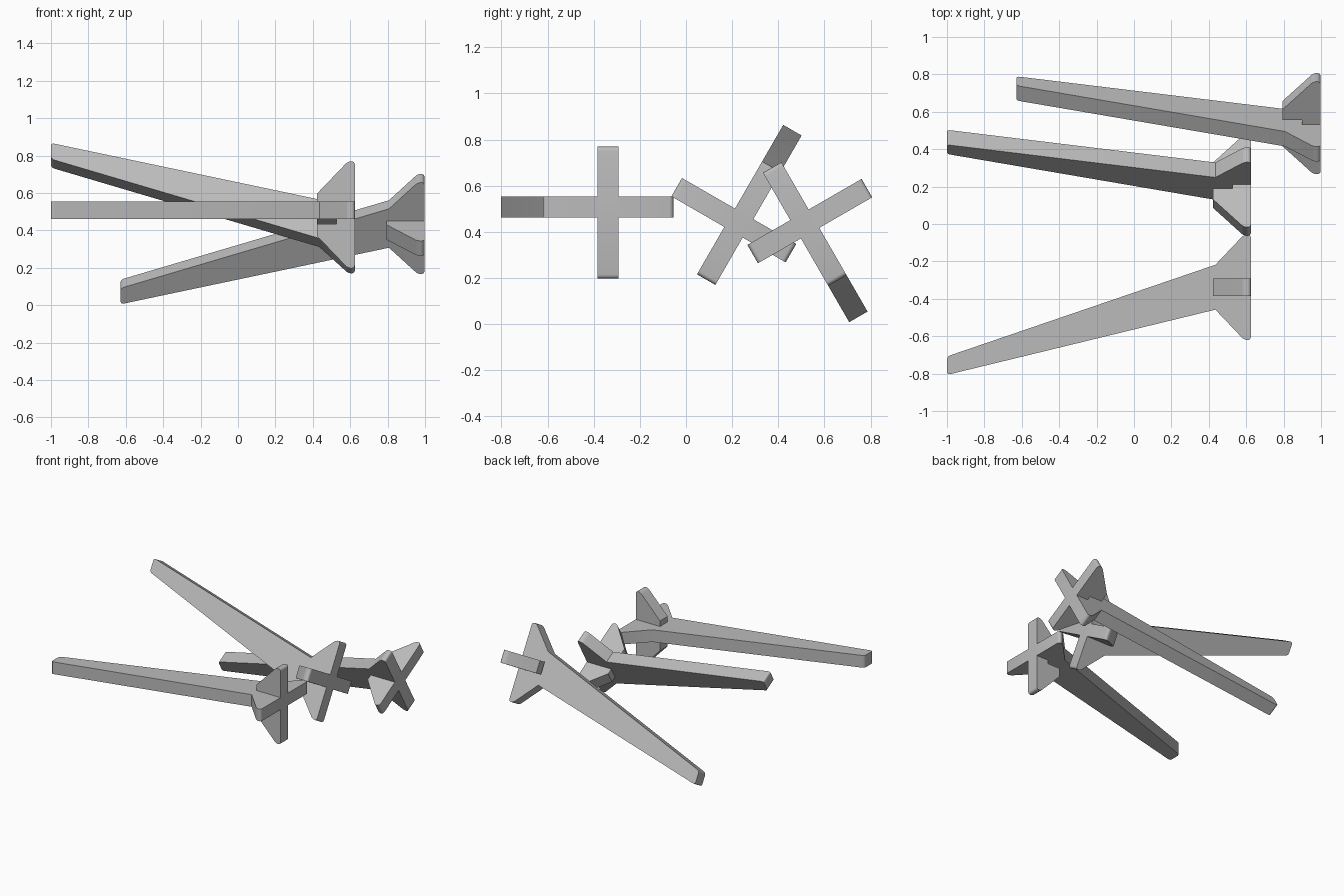
import bpy, bmesh
from math import radians
from mathutils import Matrix

if "Cube" in bpy.data.objects:
    bpy.data.objects.remove(bpy.data.objects["Cube"], do_unlink=True)

grey = bpy.data.materials.new("plain grey")
grey.use_nodes = True
colour = (0.5, 0.5, 0.5, 1)
grey.diffuse_color = colour
grey.node_tree.nodes["Principled BSDF"].inputs["Base Color"].default_value = colour

THICK = 0.092   # board thickness
END = 0.625     # flat end of the tail
MID = 0.527     # where the two slots meet
ROUND = 0.018   # corner rounding


def board(name, outline, rounded):
    """Extrude an XY outline to a centred board, rounding the listed corners."""
    bm = bmesh.new()
    verts = [bm.verts.new((x, y, -THICK / 2)) for x, y in outline]
    face = bm.faces.new(verts)
    bmesh.ops.bevel(bm, geom=[verts[i] for i in rounded], offset=ROUND,
                    segments=4, profile=0.5, affect='VERTICES')
    out = bmesh.ops.extrude_face_region(bm, geom=list(bm.faces))
    top = [g for g in out["geom"] if isinstance(g, bmesh.types.BMVert)]
    bmesh.ops.translate(bm, verts=top, vec=(0, 0, THICK))
    bmesh.ops.recalc_face_normals(bm, faces=bm.faces)
    mesh = bpy.data.meshes.new(name)
    bm.to_mesh(mesh)
    bm.free()
    mesh.materials.append(grey)
    return mesh


h = THICK / 2
# Long blade with a flared tail, slotted from the tail end
blade = board("blade", [
    (-1, -0.469), (0.435, -0.12), (0.59, -0.283), (END, -0.283),
    (END, -h), (MID, -h), (MID, h), (END, h),
    (END, 0.283), (0.59, 0.283), (0.435, 0.12), (-1, -0.37)],
    [0, 2, 3, 8, 9, 11])

# Cross fin, slotted from the front; stands across the blade
s = 0.048
fin = board("fin", [
    (0.422, -0.113), (0.588, -0.286), (END, -0.286),
    (END, 0.286), (0.588, 0.286), (0.422, 0.113),
    (0.422, s), (MID, s), (MID, -s), (0.422, -s)],
    [1, 2, 3, 4])
fin.transform(Matrix.Translation((0, 0, -0.025)) @ Matrix.Rotation(radians(90), 4, 'X'))

# Three identical darts, each rolled a third of a turn
darts = [("front", (0, -0.338, 0.508), 0),
         ("middle", (0, 0.229, 0.438), -120),
         ("back", (0.372, 0.515, 0.434), 120)]
for label, place, roll in darts:
    for part, mesh in (("blade", blade), ("fin", fin)):
        ob = bpy.data.objects.new(f"{label}_{part}", mesh)
        ob.location = place
        ob.rotation_euler.x = radians(roll)
        bpy.context.collection.objects.link(ob)

# Smooth only the rounded corners
bpy.ops.object.select_all(action='DESELECT')
for part in ("blade", "fin"):
    ob = bpy.data.objects[f"front_{part}"]
    ob.select_set(True)
    bpy.context.view_layer.objects.active = ob
bpy.ops.object.shade_smooth_by_angle(angle=radians(30))
